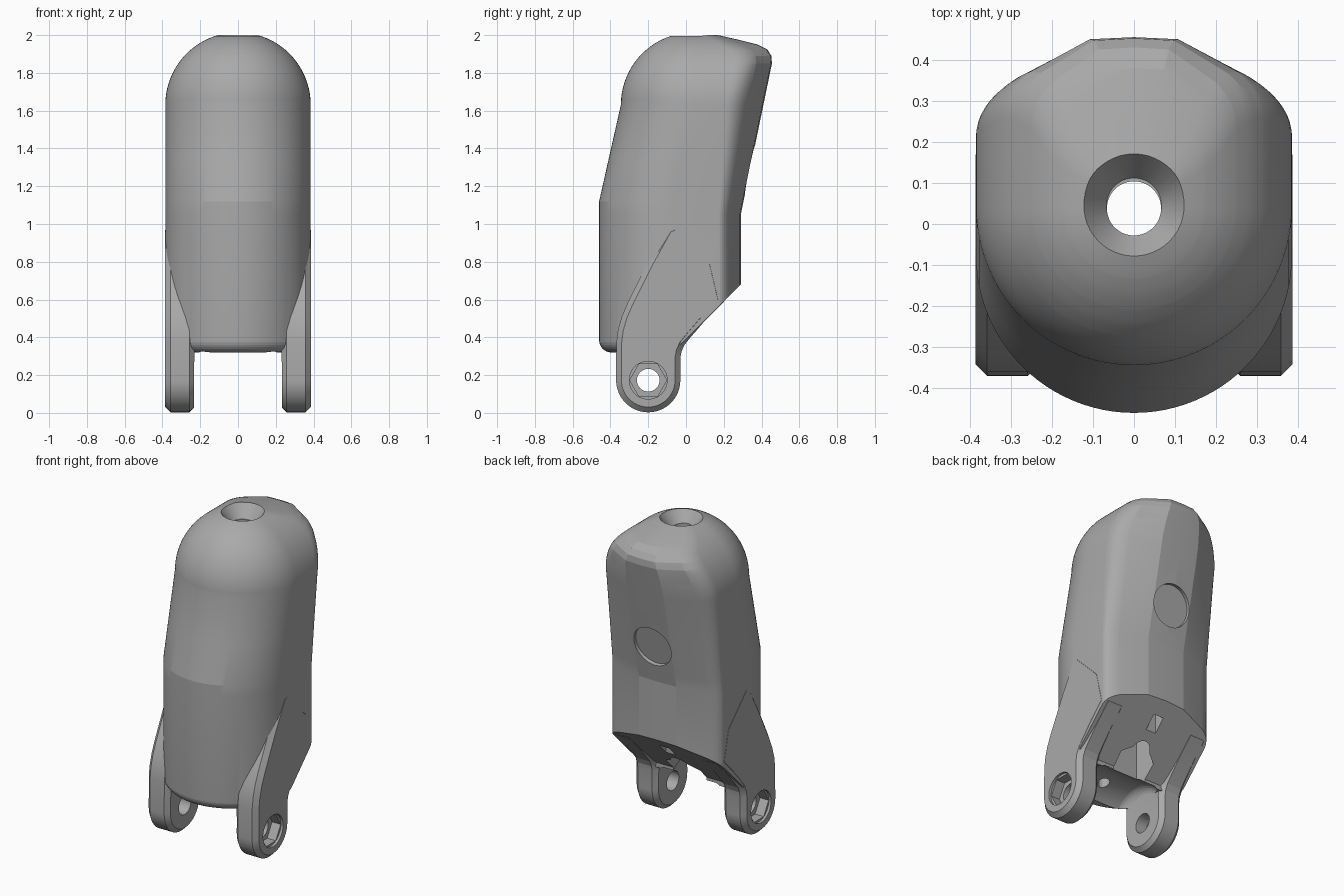
import bpy, bmesh, math
from mathutils import Vector

if "Cube" in bpy.data.objects:
    bpy.data.objects.remove(bpy.data.objects["Cube"])

grey = bpy.data.materials.new("grey_plastic")
grey.diffuse_color = (0.4, 0.4, 0.4, 1)
grey.use_nodes = True
grey.node_tree.nodes["Principled BSDF"].inputs["Base Color"].default_value = grey.diffuse_color


def new_object(name, bm):
    bmesh.ops.recalc_face_normals(bm, faces=bm.faces)
    mesh = bpy.data.meshes.new(name)
    bm.to_mesh(mesh)
    bm.free()
    ob = bpy.data.objects.new(name, mesh)
    bpy.context.collection.objects.link(ob)
    return ob


def loft(name, rings):
    bm = bmesh.new()
    vs = [[bm.verts.new(p) for p in ring] for ring in rings]
    n = len(vs[0])
    for a, b in zip(vs, vs[1:]):
        for i in range(n):
            bm.faces.new((a[i], a[(i + 1) % n], b[(i + 1) % n], b[i]))
    bm.faces.new(vs[0])
    bm.faces.new(vs[-1])
    return new_object(name, bm)


def prism(name, yz, x0, x1):
    return loft(name, [[(x, y, z) for y, z in yz] for x in (x0, x1)])


def rod(name, a, b, r0, r1=None, sides=48):
    a, b = Vector(a), Vector(b)
    q = (b - a).to_track_quat('Z', 'Y')
    rings = []
    for c, r in ((a, r0), (b, r1 or r0)):
        rings.append([c + q @ Vector((r * math.cos(t), r * math.sin(t), 0))
                      for t in (2 * math.pi * i / sides for i in range(sides))])
    return loft(name, rings)


def apply(ob, mod):
    bpy.context.view_layer.objects.active = ob
    bpy.ops.object.modifier_apply(modifier=mod.name)


def boolean(ob, other, op='DIFFERENCE'):
    m = ob.modifiers.new("bool", 'BOOLEAN')
    m.operation, m.solver, m.object = op, 'EXACT', other
    apply(ob, m)
    bpy.data.objects.remove(other)


def bevel(ob, width, segments):
    m = ob.modifiers.new("bevel", 'BEVEL')
    m.width, m.segments, m.limit_method = width, segments, 'ANGLE'
    m.angle_limit = math.radians(60)
    apply(ob, m)


def lerp(table, x):
    for (x0, y0), (x1, y1) in zip(table, table[1:]):
        if x <= x1:
            return y0 + (y1 - y0) * (x - x0) / (x1 - x0)
    return table[-1][1]


# Body: D-shaped sections, bent at mid height, domed at the top
R, ZC = 0.385, 1.63
CENTRE = [(0.3, -0.075), (1.12, -0.075), (1.63, 0.04), (2.1, 0.04)]
BACK = [(0.3, 0.29), (1.05, 0.29), (1.85, 0.455), (1.89, 0.452), (1.925, 0.43),
        (1.95, 0.38), (1.975, 0.28), (2.0, 0.17)]
DEPTH = [(0.3, 0.12), (1.05, 0.12), (1.63, 0.2), (2.1, 0.2)]


def section(z, w):
    yc, b = lerp(CENTRE, z), lerp(BACK, z)
    d = min(lerp(DEPTH, z), 0.6 * (b - yc))
    yk = b - d
    half = [(w * math.sin(t), yc - w * math.cos(t))
            for t in (math.pi / 2 * i / 24 for i in range(25))]
    for i in range(9):
        t = i / 8
        half.append((w * ((1 - t) ** 2 + 2 * t * (1 - t) + 0.8 * t * t),
                     yk + d * (0.7 * t * (1 - t) + 0.58 * t * t)))
    half += [(0.34 * w, b - 0.005), (0, b)]
    return [(x, y, z) for x, y in half] + [(-x, y, z) for x, y in half[-2:0:-1]]


levels = [(0.385 - 0.065 * math.sin(t), R - 0.065 * (1 - math.cos(t)))
          for t in (math.pi / 2 * i / 8 for i in range(8, -1, -1))]
levels += [(1.05, R), (1.12, R), (1.35, R)]
tops = [ZC + R * math.sin(math.radians(4.5 * i)) for i in range(16)]
tops += [1.85, 1.89, 1.925, 1.95, 1.975, 2.0]
levels += [(z, math.sqrt(R * R - (z - ZC) ** 2)) for z in sorted(tops) if z <= 2.0]
body = loft("finger_body", [section(z, w) for z, w in levels])

# Slanted underside
boolean(body, prism("under_cut", [(0.6, 0.99), (0.6, 0), (-0.04, 0), (-0.04, 0.35)], -1, 1))

# Hinge lugs with bevelled edges, fading into the body sides
PY, PZ, LR = -0.2, 0.173, 0.17
lug = [(PY - LR * math.cos(t), PZ - LR * math.sin(t))
       for t in (math.pi * i / 36 for i in range(37))]
lug += [(-0.03, 0.29), (-0.024, 0.325), (-0.008, 0.36), (0.02, 0.395), (0.1, 0.488),
        (0.2, 0.588), (0.15, 0.8), (-0.05, 1.0), (-0.1, 0.98), (-0.2, 0.8), (-0.275, 0.65),
        (-0.31, 0.58), (-0.34, 0.51), (-0.36, 0.44), (-0.369, 0.37)]
for s in (-1, 1):
    part = prism("lug", lug, s * 0.23, s * 0.386)
    bevel(part, 0.028, 1)
    boolean(body, part, 'UNION')

# Round knuckle clearance between the lugs
slot = rod("slot", (-0.232, PY, PZ), (0.232, PY, PZ), 0.225, sides=72)
bevel(slot, 0.055, 6)
boolean(body, slot)

# Pin holes with hexagonal recesses on the outside
boolean(body, rod("pin", (-1, PY, PZ), (1, PY, PZ), 0.06))
for s in (-1, 1):
    boolean(body, rod("ring", (s * 0.37, PY, PZ), (s * 0.5, PY, PZ), 0.1))
    boolean(body, rod("hex", (s * 0.31, PY, PZ), (s * 0.5, PY, PZ), 0.098, sides=6))

# Cord channel, countersink, and pentagonal mouth below
boolean(body, rod("channel", (0, 0.038, 0.2), (0, 0.038, 2.2), 0.066))
boolean(body, rod("sink", (0, 0.045, 1.92), (0, 0.045, 2.08), 0.067, 0.185))
mouth = [(-0.11, -0.11), (0.11, -0.11), (0.12, 0.03), (0, 0.1), (-0.12, 0.03)]
boolean(body, loft("mouth", [[(x, y, z) for x, y in mouth] for z in (0.2, 0.8)]))

# Small cord holes in the underside
slit = [(-0.035, 0.15), (0.035, 0.15), (0.035, 0.22), (-0.035, 0.22)]
boolean(body, loft("slit", [[(x, y, z) for x, y in slit] for z in (0.4, 0.8)]))
boolean(body, rod("front_hole", (0, -0.27, 0.2), (0, -0.27, 0.7), 0.035, sides=16))

# Round shallow dimple on the back
mid, nrm = Vector((0, 0.34, 1.29)), Vector((0, 1, -0.206)).normalized()
boolean(body, rod("dimple", mid - nrm * 0.025, mid + nrm * 0.3, 0.13))

body.data.materials.clear()
body.data.materials.append(grey)
for p in body.data.polygons:
    p.material_index = 0
bpy.ops.object.select_all(action='DESELECT')
body.select_set(True)
bpy.context.view_layer.objects.active = body
bpy.ops.object.shade_smooth_by_angle(angle=math.radians(11))
